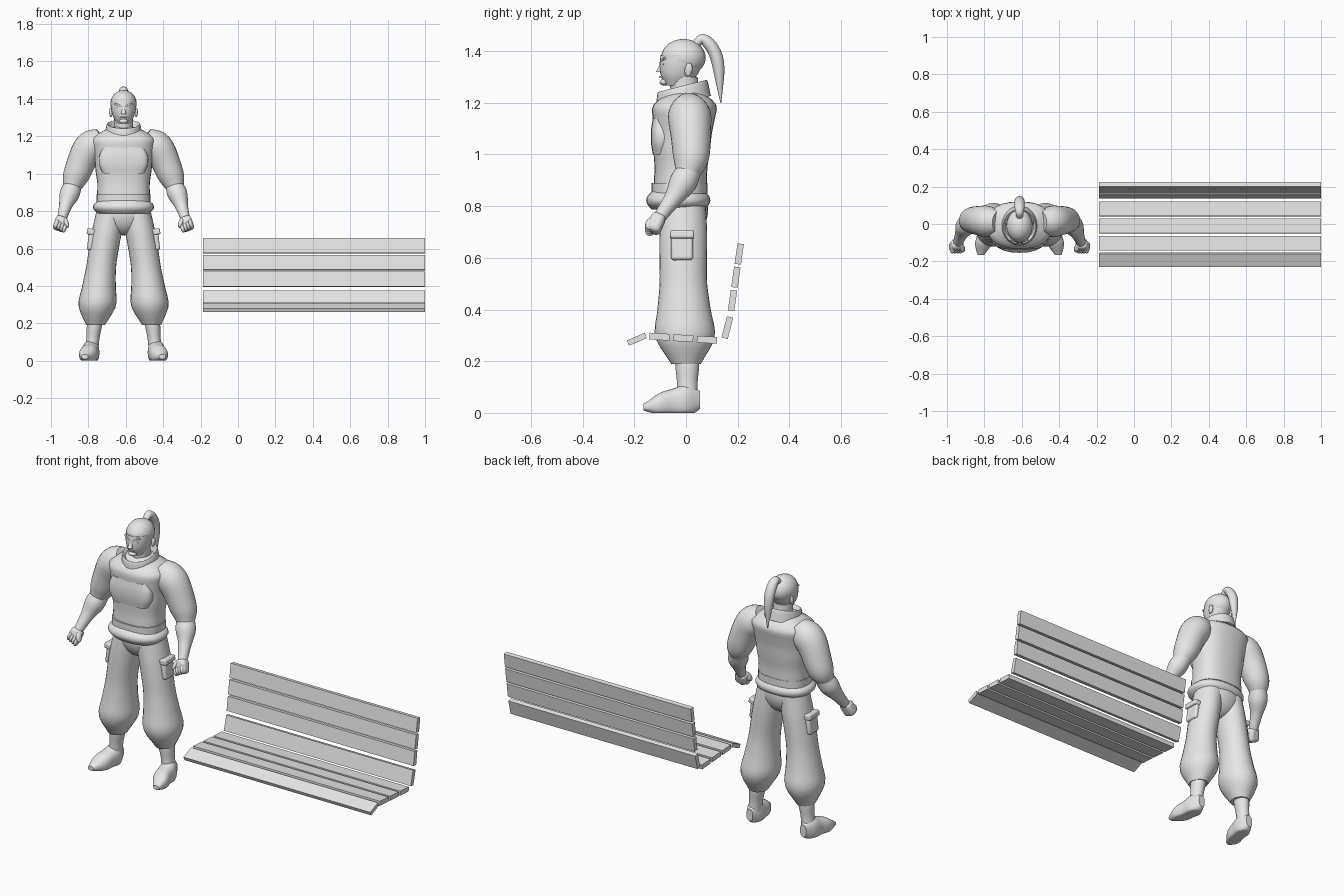
import bpy, bmesh, math
from mathutils import Vector, Euler

if "Cube" in bpy.data.objects:
    bpy.data.objects.remove(bpy.data.objects["Cube"])

LIGHT_GREY = (0.8, 0.8, 0.8, 1)
material = bpy.data.materials.new("light_grey")
material.use_nodes = True
material.diffuse_color = LIGHT_GREY
shader = material.node_tree.nodes["Principled BSDF"]
shader.inputs["Base Color"].default_value = LIGHT_GREY

FIGURE_X = -0.612
ACROSS, BACKWARD, UP = Vector((1, 0, 0)), Vector((0, 1, 0)), Vector((0, 0, 1))


def finish(name, bm, offset=FIGURE_X, smooth=True, bevel=0):
    bmesh.ops.recalc_face_normals(bm, faces=bm.faces)
    mesh = bpy.data.meshes.new(name)
    bm.to_mesh(mesh)
    bm.free()
    mesh.materials.append(material)
    ob = bpy.data.objects.new(name, mesh)
    ob.location.x = offset
    bpy.context.collection.objects.link(ob)
    if bevel:
        modifier = ob.modifiers.new("Bevel", "BEVEL")
        modifier.width = bevel
        modifier.segments = 3
    if smooth:
        bpy.ops.object.select_all(action="DESELECT")
        ob.select_set(True)
        bpy.context.view_layer.objects.active = ob
        bpy.ops.object.shade_smooth_by_angle(angle=math.radians(50))


def sample(keys, t):
    """Smooth value at t (0 to 1) through evenly spaced keys."""
    last = len(keys) - 1
    if last == 0:
        return keys[0]
    i = min(int(t * last), last - 1)
    f = t * last - i
    b, c = keys[i], keys[i + 1]
    a = keys[i - 1] if i else 2 * b - c
    d = keys[i + 2] if i + 2 <= last else 2 * c - b
    return b + f / 2 * (c - a + f * (2 * a - 5 * b + 4 * c - d
                                     + f * (3 * b - a - 3 * c + d)))


def tube(name, path, widths, depth=(1,), axis=None, square=1.0, side=1,
         steps=20, sides=28):
    """Skin ellipses along a path; depth is the ratio to the half width."""
    bm = bmesh.new()
    path = [Vector((x * side, y, z)) for x, y, z in path]
    loops = []
    for i in range(steps + 1):
        t = i / steps
        centre = sample(path, t)
        normal = axis or sample(path, min(t + .01, 1)) - sample(path, max(t - .01, 0))
        normal = normal.normalized()
        u = (ACROSS - normal * ACROSS.dot(normal)).normalized()
        v = normal.cross(u) * sample(depth, t)
        loop = []
        for k in range(sides):
            angle = math.tau * k / sides
            c, s = [math.copysign(abs(w) ** square, w)
                    for w in (math.cos(angle), math.sin(angle))]
            point = centre + (u * c + v * s) * sample(widths, t)
            point.z = max(point.z, 0)
            loop.append(bm.verts.new(point))
        loops.append(loop)
    for low, high in zip(loops, loops[1:]):
        for k in range(sides):
            bm.faces.new((low[k - 1], low[k], high[k], high[k - 1]))
    bm.faces.new(loops[0])
    bm.faces.new(loops[-1])
    finish(name, bm)


def place(bm, centre, size, turn):
    rotation = Euler(turn).to_matrix()
    for vert in bm.verts:
        scaled = Vector(a * b for a, b in zip(vert.co, size))
        vert.co = rotation @ scaled + Vector(centre)


def block(name, centre, size, turn=(0, 0, 0), bevel=.006):
    bm = bmesh.new()
    bmesh.ops.create_cube(bm, size=1)
    place(bm, centre, size, turn)
    finish(name, bm, bevel=bevel)


def ball(name, centre, radii, turn=(0, 0, 0)):
    bm = bmesh.new()
    bmesh.ops.create_uvsphere(bm, u_segments=24, v_segments=16, radius=1)
    place(bm, centre, radii, turn)
    finish(name, bm)


def slat(name, y, z, depth, height, lean):
    bm = bmesh.new()
    bmesh.ops.create_cube(bm, size=1)
    place(bm, (.407, y, z), (1.186, depth, height), (lean, 0, 0))
    finish(name, bm, offset=0, smooth=False)


# Bench: sloping front edge, three seat slats, four back slats
slat("seat_slat_front", -.19, .285, .075, .022, .4)
for i in range(3):
    slat(f"seat_slat_{i + 1}", i * .092 - .103, .295 - i * .006, .078, .026, -.06)
slat("back_slat_1", .16, .33, .025, .085, -.25)
for i in range(3):
    slat(f"back_slat_{i + 2}", .18 + i * .013, .435 + i * .09, .025, .08, -.14)

# Torso, belt and collar
tube("vest", [(0, -.025, .8), (0, -.015, 1.05), (0, 0, 1.25)],
     (.12, .14, .14, .15, .155, .165, .165, .07), (.73,), UP, .8)
tube("vest_hem", [(0, -.025, .85), (0, -.025, .89)], (.144, .144), (.75,), UP, .8)
tube("chest_panel", [(0, -.09, 1), (0, -.09, 1.14)], (.11, .13, .13, .11),
     (.35,), UP, .6)
tube("belt", [(0, -.03, .787), (0, -.03, .858)], (.135, .16, .16, .135),
     (.76,), UP, .85)
tube("collar", [(0, -.01, 1.2), (0, -.014, 1.265), (0, -.01, 1.23)],
     (.1, .088, .065), (1.1,), Vector((0, -.25, 1)))

# Head and face
tube("neck", [(0, 0, 1.2), (0, -.01, 1.3)], (.05, .05), (1.1,), UP)
tube("jaw", [(0, -.035, 1.267), (0, -.012, 1.385)], (.035, .056, .066, .069),
     (1.25,), UP)
ball("cranium", (0, -.01, 1.375), (.07, .086, .072))
tube("nose", [(0, -.09, 1.365), (0, -.105, 1.32)], (.006, .009, .014), (.8,), UP)
block("mouth", (0, -.098, 1.3), (.036, .012, .006), bevel=.002)
ball("chin", (0, -.085, 1.28), (.024, .017, .013))

# Topknot falling into a ponytail
tube("ponytail", [(0, .03, 1.42), (0, .07, 1.445), (0, .12, 1.37), (0, .135, 1.2)],
     (.016, .021, .027, .025, .002), (.9,))

ball("trouser_seat", (0, -.01, .79), (.14, .096, .12))

for side, word in ((1, "left"), (-1, "right")):
    # Face details
    block(f"{word}_brow", (side * .028, -.088, 1.367), (.042, .014, .009),
          (0, side * -.3, side * .35), .003)
    ball(f"{word}_eye", (side * .027, -.084, 1.35), (.014, .008, .005))
    ball(f"{word}_ear", (side * .068, .01, 1.328), (.009, .015, .026), (-.15, 0, 0))

    # Arm: full sleeve, forearm and clenched fist
    tube(f"{word}_sleeve", [(.11, .01, 1.19), (.19, .015, 1.13),
                            (.25, .02, 1), (.28, .005, .92)],
         (.06, .083, .077, .067, .045), side=side)
    tube(f"{word}_forearm", [(.265, .02, .95), (.3, -.03, .86), (.33, -.1, .76)],
         (.045, .053, .035, .025), side=side)
    block(f"{word}_palm", (side * .338, -.116, .733), (.066, .056, .078),
          (-.4, side * -.35, 0), .018)
    for f in range(4):
        ball(f"{word}_finger_{f + 1}",
             (side * (.316 + f * .014), -.137, .708 + f * .008),
             (.011, .02, .025), (-.4, side * -.3, 0))
    ball(f"{word}_thumb", (side * .306, -.13, .737), (.013, .019, .03),
         (-.5, side * .35, 0))

    # Baggy trouser leg with a flapped side pocket
    tube(f"{word}_trouser_leg", [(.07, -.01, .8), (.12, -.01, .5), (.15, 0, .19)],
         (.075, .08, .08, .08, .09, .1, .05), (1.15,), UP, side=side)
    block(f"{word}_pocket", (side * .173, -.015, .645), (.034, .085, .11),
          (0, side * -.12, 0), .012)
    block(f"{word}_pocket_flap", (side * .175, -.015, .69), (.042, .092, .032),
          (0, side * -.12, 0), .008)

    # Ankle wrap and shoe
    tube(f"{word}_ankle", [(.15, .005, .24), (.17, .005, .06)],
         (.04, .04, .035, .036), (1.15,), UP, side=side)
    tube(f"{word}_shoe", [(.17, .055, .05), (.18, -.05, .04), (.207, -.165, .022)],
         (.02, .044, .045, .045, .018), (1.7, .7), BACKWARD, .85, side)
